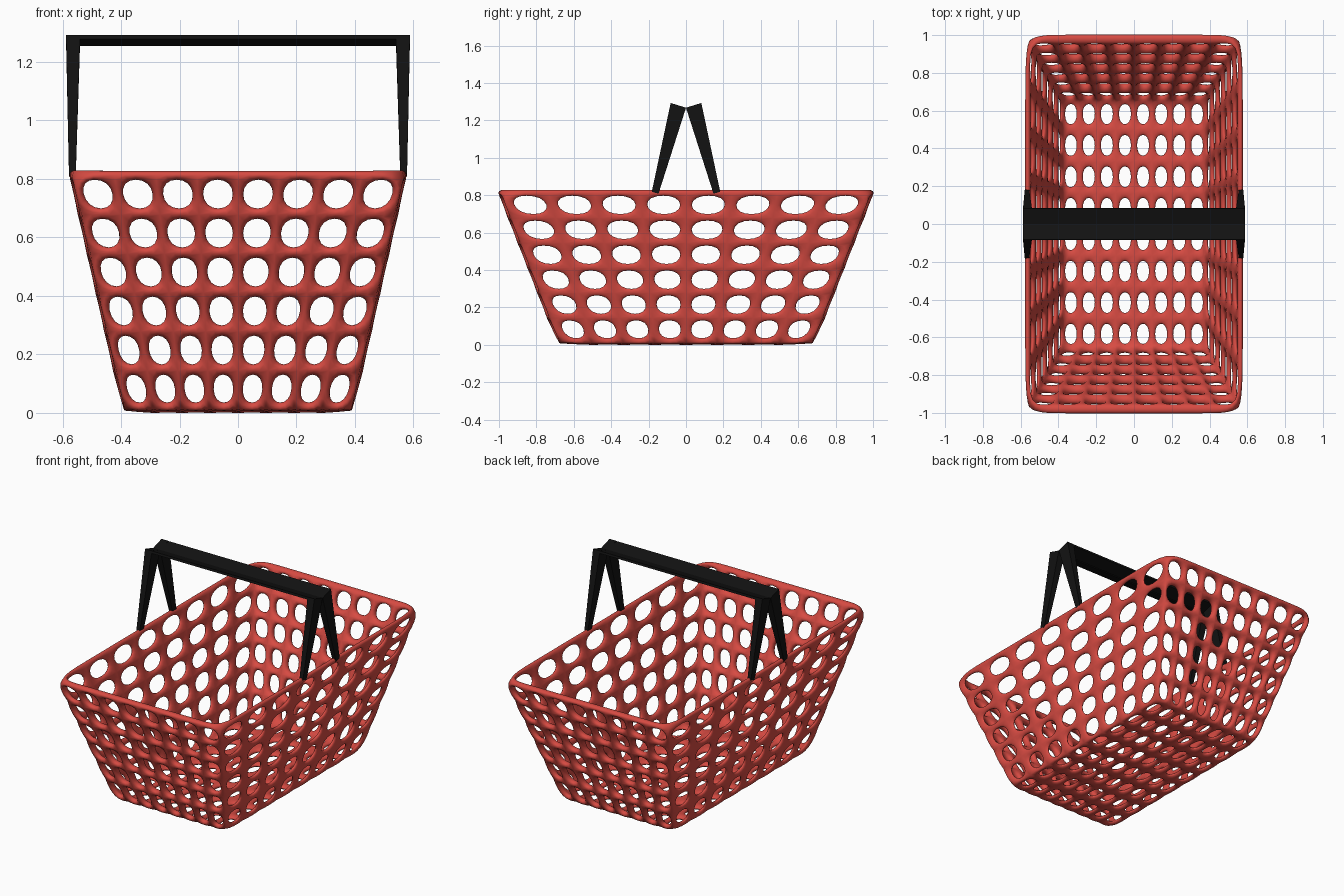
import bpy, bmesh
from mathutils import Vector

if "Cube" in bpy.data.objects:
    bpy.data.objects.remove(bpy.data.objects["Cube"])


def material(name, color):
    m = bpy.data.materials.new(name)
    m.diffuse_color = color
    m.use_nodes = True
    m.node_tree.nodes["Principled BSDF"].inputs["Base Color"].default_value = m.diffuse_color
    return m


def make_object(name, bm, mat):
    bmesh.ops.recalc_face_normals(bm, faces=bm.faces)
    me = bpy.data.meshes.new(name)
    bm.to_mesh(me)
    bm.free()
    me.materials.append(mat)
    ob = bpy.data.objects.new(name, me)
    bpy.context.collection.objects.link(ob)
    return ob


def patch(bm, a, b, c, d, nu, nv):
    """Grid of quads between corners a-b (bottom) and d-c (top)."""
    rows = []
    for j in range(nv + 1):
        left, right = a.lerp(d, j / nv), b.lerp(c, j / nv)
        rows.append([bm.verts.new(left.lerp(right, i / nu)) for i in range(nu + 1)])
    for j in range(nv):
        for i in range(nu):
            bm.faces.new((rows[j][i], rows[j][i + 1], rows[j + 1][i + 1], rows[j + 1][i]))


red = material("red_plastic", (0.68, 0.07, 0.055, 1))
black = material("black_plastic", (0.006, 0.006, 0.006, 1))

# Basket: open tapered box turned into a rounded lattice, stretched along y
LOW, HIGH, Z0, Z1 = 0.383, 0.563, 0.015, 0.815
signs = [(-1, -1), (1, -1), (1, 1), (-1, 1)]
low = [Vector((x * LOW, y * LOW, Z0)) for x, y in signs]
high = [Vector((x * HIGH, y * HIGH, Z1)) for x, y in signs]
bm = bmesh.new()
patch(bm, *low, 8, 8)
for k in range(4):
    n = (k + 1) % 4
    patch(bm, low[k], low[n], high[n], high[k], 8, 6)
bmesh.ops.remove_doubles(bm, verts=bm.verts, dist=0.0005)
for f in bm.faces:
    f.smooth = True
basket = make_object("basket_lattice", bm, red)
basket.scale.y = 1.74
wire = basket.modifiers.new("lattice", 'WIREFRAME')
wire.thickness = 0.04
wire.use_even_offset = True
wire.use_boundary = True
sub = basket.modifiers.new("round", 'SUBSURF')
sub.levels = sub.render_levels = 2


def prism(bm, bottom, top):
    """Six-sided solid between two four-point loops."""
    b = [bm.verts.new(p) for p in bottom]
    t = [bm.verts.new(p) for p in top]
    bm.faces.new(b[::-1])
    bm.faces.new(t)
    for i in range(4):
        j = (i + 1) % 4
        bm.faces.new((b[i], b[j], t[j], t[i]))


# Two leaning handles that meet at the middle
for side, label in ((-1, "front"), (1, "back")):
    bm = bmesh.new()

    def loop(x0, x1, inner, outer):
        return [(x0, side * inner[0], inner[1]), (x1, side * inner[0], inner[1]),
                (x1, side * outer[0], outer[1]), (x0, side * outer[0], outer[1])]

    # Tapered legs
    for s in (-1, 1):
        prism(bm, loop(s * 0.555, s * 0.578, (0.147, 0.808), (0.183, 0.818)),
              loop(s * 0.54, s * 0.588, (0.0, 1.268), (0.082, 1.293)))
    # Flat grip between the legs
    prism(bm, loop(-0.542, 0.542, (0.004, 1.254), (0.085, 1.278)),
          loop(-0.542, 0.542, (0.0, 1.268), (0.082, 1.292)))
    make_object(label + "_handle", bm, black)
